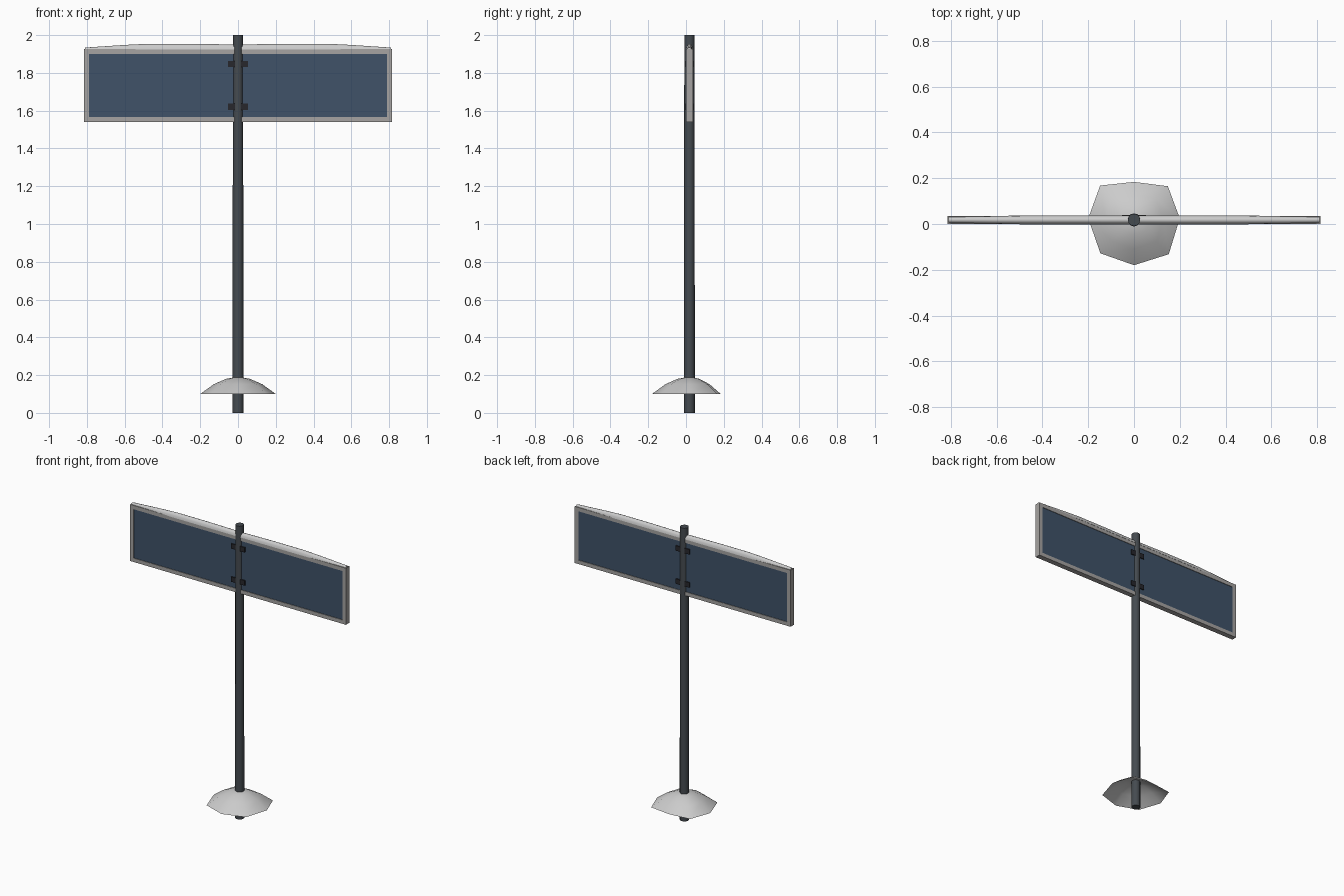
import bpy, bmesh
from math import sin, cos, pi, radians

if "Cube" in bpy.data.objects:
    bpy.data.objects.remove(bpy.data.objects["Cube"])

YC = 0.018  # depth centre of pole and board


def material(name, rgb):
    m = bpy.data.materials.new(name)
    m.diffuse_color = (*rgb, 1)
    m.use_nodes = True
    m.node_tree.nodes["Principled BSDF"].inputs["Base Color"].default_value = m.diffuse_color
    return m


DARK = material("dark_metal", (0.06, 0.07, 0.08))
BLACK = material("black_bracket", (0.02, 0.02, 0.025))
FRAME = material("frame_grey", (0.38, 0.37, 0.36))
BLUE = material("panel_blue", (0.05, 0.085, 0.14))


def make(name, verts, faces, mat=None, smooth=None):
    me = bpy.data.meshes.new(name)
    me.from_pydata(verts, [], faces)
    bm = bmesh.new()
    bm.from_mesh(me)
    bmesh.ops.recalc_face_normals(bm, faces=bm.faces)
    bm.to_mesh(me)
    bm.free()
    ob = bpy.data.objects.new(name, me)
    bpy.context.collection.objects.link(ob)
    if mat:
        me.materials.append(mat)
    if smooth:
        bpy.ops.object.select_all(action='DESELECT')
        ob.select_set(True)
        bpy.context.view_layer.objects.active = ob
        bpy.ops.object.shade_smooth_by_angle(angle=radians(smooth))
    return ob


def box(name, lo, hi, mat):
    v = [(x, y, z) for x in (lo[0], hi[0]) for y in (lo[1], hi[1]) for z in (lo[2], hi[2])]
    f = [(0, 1, 3, 2), (4, 6, 7, 5), (0, 4, 5, 1), (2, 3, 7, 6), (0, 2, 6, 4), (1, 5, 7, 3)]
    return make(name, v, f, mat)


def strips(rings, n, closed):
    m = n if closed else n - 1
    return [(r * n + i, r * n + (i + 1) % n, (r + 1) * n + (i + 1) % n, (r + 1) * n + i)
            for r in range(rings - 1) for i in range(m)]


# Slightly tapered pole
N = 12
verts = [(r * cos(2 * pi * i / N), YC + r * sin(2 * pi * i / N), z)
         for r, z in ((0.029, 0), (0.027, 2)) for i in range(N)]
make("pole", verts, strips(2, N, True) + [tuple(range(N)), tuple(range(N, 2 * N))], DARK, 40)

# Board frame: rectangular ring swept through its cross-section
Y0, Y1 = 0.0, 0.036
OUT, INN = (0.815, 1.54, 1.926), (0.788, 1.566, 1.90)
verts = [(sx * w, y, (lo, hi)[k])
         for (w, lo, hi), y in ((OUT, Y0), (OUT, Y1), (INN, Y1), (INN, Y0), (OUT, Y0))
         for sx, k in ((-1, 0), (1, 0), (1, 1), (-1, 1))]
faces = [tuple(i % 16 for i in f) for f in strips(5, 4, True)]
make("board_frame", verts[:16], faces, FRAME)

# Recessed blue panel, visible on both sides
box("board_panel", (-0.788, 0.004, 1.566), (0.788, 0.032, 1.90), BLUE)

# Clamps joining board and pole
for name, z in (("lower", 1.621), ("upper", 1.847)):
    box(name + "_clamp", (-0.052, -0.003, z - 0.017), (0.052, 0.039, z + 0.017), BLACK)

# Rounded cap lying along the top of the board
half = [(0.81, 0.013, 0.010), (0.60, 0.017, 0.024), (0.48, 0.0195, 0.030),
        (0.25, 0.0195, 0.030), (0.0, 0.0195, 0.026)]
stations = [(-x, w, h) for x, w, h in half] + [(x, w, h) for x, w, h in half[-2::-1]]
S = 7
verts = [(x, YC - w * cos(pi * i / (S - 1)), 1.924 + h * sin(pi * i / (S - 1)))
         for x, w, h in stations for i in range(S)]
last = (len(stations) - 1) * S
faces = strips(len(stations), S, True) + [tuple(range(S)), tuple(range(last, last + S))]
make("top_cap", verts, faces, None, 50)

# Open-bottomed, slightly uneven eight-sided mound around the base
rim = [(0.2, 0.025), (0.148, 0.165), (0, 0.184), (-0.148, 0.168),
       (-0.2, 0.025), (-0.147, -0.128), (0, -0.18), (0.152, -0.132)]
verts = [(x * s, YC * (1 - s) + y * s, z)
         for s, z in ((1, 0.10), (0.64, 0.152), (0.32, 0.18), (0.1, 0.188)) for x, y in rim]
make("base_mound", verts, strips(4, 8, True) + [tuple(range(24, 32))], None, 60)
